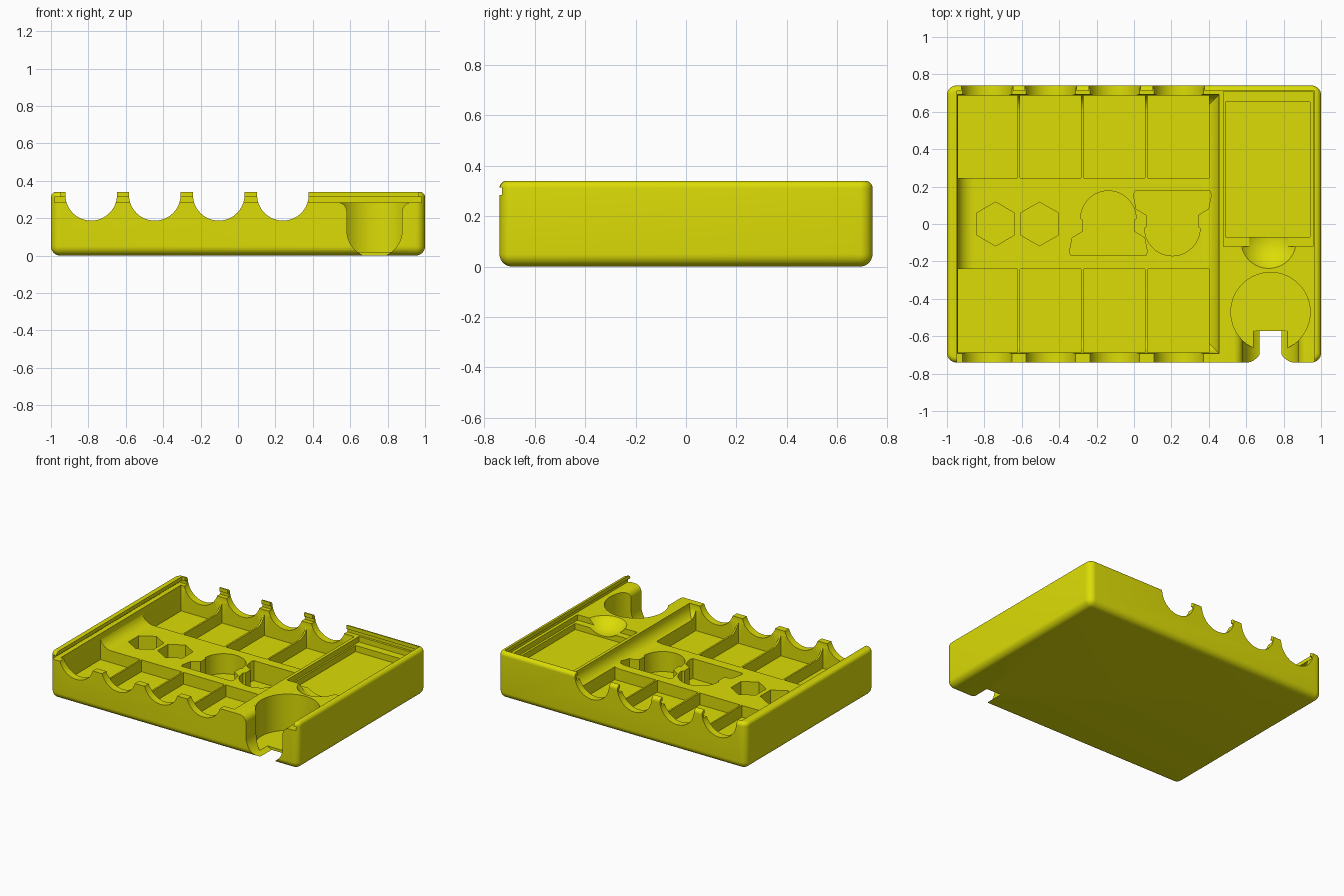
import bpy, bmesh
from math import sin, cos, radians
from mathutils import Matrix

if "Cube" in bpy.data.objects:
    bpy.data.objects.remove(bpy.data.objects["Cube"])

yellow = bpy.data.materials.new("bright_yellow")
yellow.use_nodes = True
colour = (0.72, 0.72, 0.002, 1)
yellow.diffuse_color = colour
yellow.node_tree.nodes["Principled BSDF"].inputs["Base Color"].default_value = colour


def finish(name, bm):
    bmesh.ops.recalc_face_normals(bm, faces=bm.faces)
    mesh = bpy.data.meshes.new(name)
    bm.to_mesh(mesh)
    bm.free()
    mesh.materials.append(yellow)
    obj = bpy.data.objects.new(name, mesh)
    bpy.context.collection.objects.link(obj)
    return obj


def box(name, xs, ys, zs, *roundings):
    # Each rounding is (edge rule, radius)
    bm = bmesh.new()
    bmesh.ops.create_cube(bm, size=1)
    for v in bm.verts:
        for i, (lo, hi) in enumerate((xs, ys, zs)):
            v.co[i] = hi if v.co[i] > 0 else lo
    for rule, radius in roundings:
        bmesh.ops.bevel(bm, geom=[e for e in bm.edges if rule(e)], offset=radius,
                        segments=8, profile=0.5, affect='EDGES', clamp_overlap=True)
    return finish(name, bm)


def prism(name, outline, lo, hi, along_y=False):
    # Outline is (x, y) extruded in z, or (x, z) extruded in y
    bm = bmesh.new()
    place = (lambda a, b: (a, lo, b)) if along_y else (lambda a, b: (a, b, lo))
    face = bm.faces.new([bm.verts.new(place(a, b)) for a, b in outline])
    new = bmesh.ops.extrude_face_region(bm, geom=[face])["geom"]
    step = (0, hi - lo, 0) if along_y else (0, 0, hi - lo)
    bmesh.ops.translate(bm, vec=step, verts=[g for g in new if isinstance(g, bmesh.types.BMVert)])
    return finish(name, bm)


def arc(cx, cy, r, start, end, n=32):
    angles = [radians(start + (end - start) * i / n) for i in range(n + 1)]
    return [(cx + r * cos(a), cy + r * sin(a)) for a in angles]


def is_top(edge):
    return all(v.co.z > 0.339 for v in edge.verts)


# Rounded outer block, tighter along the top
tray = box("tray", (-1, 1), (-0.74, 0.74), (0, 0.34),
           (lambda e: not is_top(e), 0.05), (is_top, 0.028))
cutters = []
LEDGE, PLATFORM, WELL, POCKET, TOP = 0.285, 0.186, 0.1, 0.04, 0.5

# Sliding lid channel, open at the front, with an overhanging lip
cutters.append(box("lid_groove", (-0.98, 0.98), (-0.9, 0.725), (LEDGE, 0.313)))
cutters.append(box("lid_opening", (-0.947, 0.965), (-0.9, 0.71), (0.3, TOP)))

# Main cavity with rounded bottom edges
cutters.append(box("main_cavity", (-0.945, 0.455), (-0.692, 0.692), (PLATFORM, TOP),
                   (lambda e: all(v.co.z < 0.3 for v in e.verts), 0.09)))

# Two rows of wells
for lo, hi in ((-0.94, -0.622), (-0.61, -0.283), (-0.27, 0.06), (0.072, 0.402)):
    for ys in ((-0.688, -0.24), (0.245, 0.688)):
        cutters.append(box("well", (lo, hi), ys, (WELL, 0.45)))

# Finger scallops through the front and back walls
for x in (-0.785, -0.445, -0.103, 0.24):
    outline = arc(x, 0.325, 0.138, 180, 360) + [(x + 0.138, TOP), (x - 0.138, TOP)]
    for lo, hi in ((-0.8, -0.68), (0.68, 0.8)):
        cutters.append(prism("scallop", outline, lo, hi, True))

# Hexagonal pockets
for x in (-0.74, -0.505):
    cutters.append(prism("hexagon_pocket", arc(x, 0, 0.117, 30, 330, 5), POCKET, 0.4))

# Two round-headed pockets, the second turned half a turn
side = [(0.136, 0.02), (0.136, -0.04), (0.193, -0.075), (0.208, -0.15), (0.2, -0.17)]
figure = arc(0, 0.028, 0.148, 0, 180) + [(-x, y) for x, y in side] + side[::-1]
for x, y, turn in ((-0.137, 0.001, 1), (0.205, 0.006, -1)):
    cutters.append(prism("figure_pocket", [(x + turn * a, y + turn * b) for a, b in figure],
                         POCKET, 0.4))

# Stepped card tray with a finger bowl
cutters.append(box("card_rim", (0.478, 0.958), (-0.12, 0.709), (0.245, TOP)))
cutters.append(box("card_well", (0.49, 0.942), (-0.07, 0.652), (0.2, 0.45)))
bm = bmesh.new()
bmesh.ops.create_uvsphere(bm, u_segments=40, v_segments=24, radius=0.185,
                          matrix=Matrix.Translation((0.72, -0.09, 0.396)))
cutters.append(finish("finger_bowl", bm))

# Round pot with a flared U-shaped opening in the front
cutters.append(prism("round_pot", arc(0.73, -0.471, 0.212, 0, 354, 59), 0.02, 0.4))
cx, half, flare = 0.73, 0.148, 0.05
opening = (arc(cx, 0.136, half, 180, 360)
           + arc(cx + half + flare, LEDGE - flare, flare, 180, 90, 8)
           + [(cx + half + flare, 0.4), (cx - half - flare, 0.4)]
           + arc(cx - half - flare, LEDGE - flare, flare, 90, 0, 8))
cutters.append(prism("pot_opening", opening, -0.8, -0.572, True))

# Carve the tray, then drop the cutters
for cutter in cutters:
    cut = tray.modifiers.new(cutter.name, 'BOOLEAN')
    cut.operation, cut.solver, cut.object = 'DIFFERENCE', 'EXACT', cutter
carved = bpy.data.meshes.new_from_object(
    tray.evaluated_get(bpy.context.evaluated_depsgraph_get()))
tray.modifiers.clear()
tray.data = carved
carved.materials.clear()
carved.materials.append(yellow)
for poly in carved.polygons:
    poly.material_index = 0
for cutter in cutters:
    bpy.data.objects.remove(cutter)

bpy.ops.object.select_all(action='DESELECT')
tray.select_set(True)
bpy.context.view_layer.objects.active = tray
bpy.ops.object.shade_smooth_by_angle(angle=radians(30))
